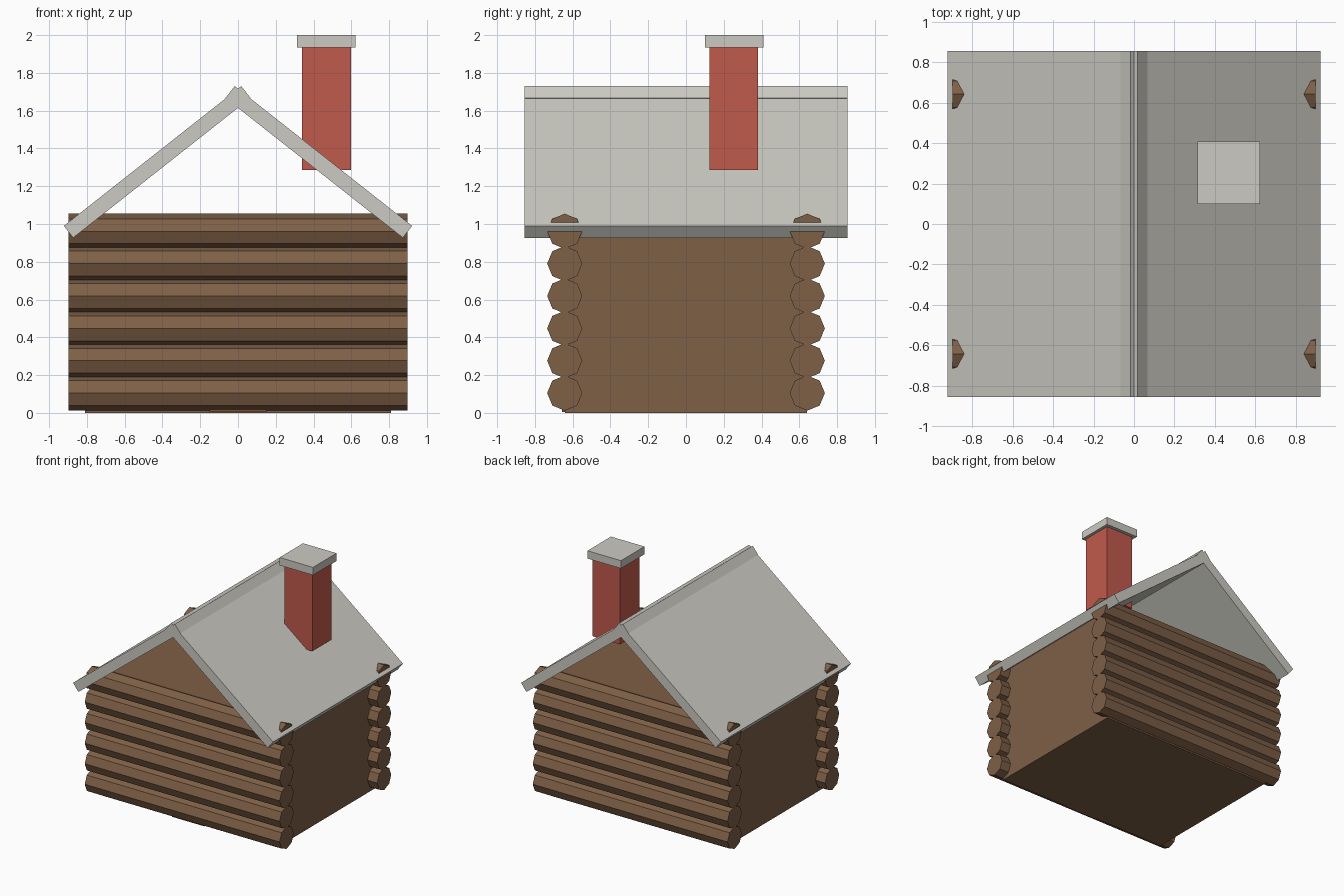
import bpy, math
from mathutils import Vector

if "Cube" in bpy.data.objects:
    bpy.data.objects.remove(bpy.data.objects["Cube"])


def material(name, rgb):
    m = bpy.data.materials.new(name)
    m.diffuse_color = (*rgb, 1)
    m.use_nodes = True
    m.node_tree.nodes["Principled BSDF"].inputs["Base Color"].default_value = m.diffuse_color
    return m


WOOD = material("log_brown", (0.21, 0.115, 0.062))
DOOR = material("door_brown", (0.22, 0.09, 0.03))
STONE = material("roof_grey", (0.60, 0.59, 0.54))
BRICK = material("brick_red", (0.53, 0.102, 0.072))


def prism(name, profile, axis, lo, hi, mat):
    """Extrude a 2D profile along x (profile is y,z) or y (profile is x,z)."""
    n = len(profile)
    put = (lambda p, t: (t, p[0], p[1])) if axis == "x" else (lambda p, t: (p[0], t, p[1]))
    verts = [put(p, t) for t in (lo, hi) for p in profile]
    faces = [(i, (i + 1) % n, n + (i + 1) % n, n + i) for i in range(n)]
    faces += [tuple(reversed(range(n))), tuple(range(n, 2 * n))]
    if axis == "y":
        faces = [tuple(reversed(f)) for f in faces]
    mesh = bpy.data.meshes.new(name)
    mesh.from_pydata(verts, [], faces)
    mesh.materials.append(mat)
    ob = bpy.data.objects.new(name, mesh)
    bpy.context.collection.objects.link(ob)
    return ob


def box(name, x, y, z, mat):
    corners = [(y[0], z[0]), (y[1], z[0]), (y[1], z[1]), (y[0], z[1])]
    return prism(name, corners, "x", x[0], x[1], mat)


# Cabin body and the door behind the front logs
box("cabin_body", (-0.81, 0.81), (-0.64, 0.64), (0, 1.03), WOOD)
box("door", (-0.15, 0.15), (-0.657, -0.635), (0.005, 0.55), DOOR)

# Stacked eight-sided logs along front and back
R = 0.093
for side, y in (("front", -0.642), ("back", 0.642)):
    for i in range(6):
        z = 0.105 + 0.1713 * i
        ring = [(y + R * math.cos(k * math.pi / 4), z + R * math.sin(k * math.pi / 4))
                for k in range(8)]
        prism(f"{side}_log_{i + 1}", ring, "x", -0.898, 0.898, WOOD)

# Roof slabs crossing at the ridge
eave, ridge = Vector((0.922, 0.99)), Vector((-0.017, 1.73))
along = (ridge - eave).normalized()
drop = Vector((-along.y, along.x)) * 0.08
slab = [eave, ridge, ridge + drop, eave + drop]
prism("roof_right", slab, "y", -0.855, 0.855, STONE)
prism("roof_left", [(-p.x, p.y) for p in reversed(slab)], "y", -0.855, 0.855, STONE)

# Chimney and cap
box("chimney", (0.34, 0.597), (0.125, 0.381), (1.285, 1.94), BRICK)
box("chimney_cap", (0.313, 0.622), (0.1, 0.409), (1.935, 2.0), STONE)

# Make all normals face outwards
import bmesh
for ob in bpy.context.collection.objects:
    bm = bmesh.new()
    bm.from_mesh(ob.data)
    bmesh.ops.recalc_face_normals(bm, faces=bm.faces)
    bm.to_mesh(ob.data)
    bm.free()
